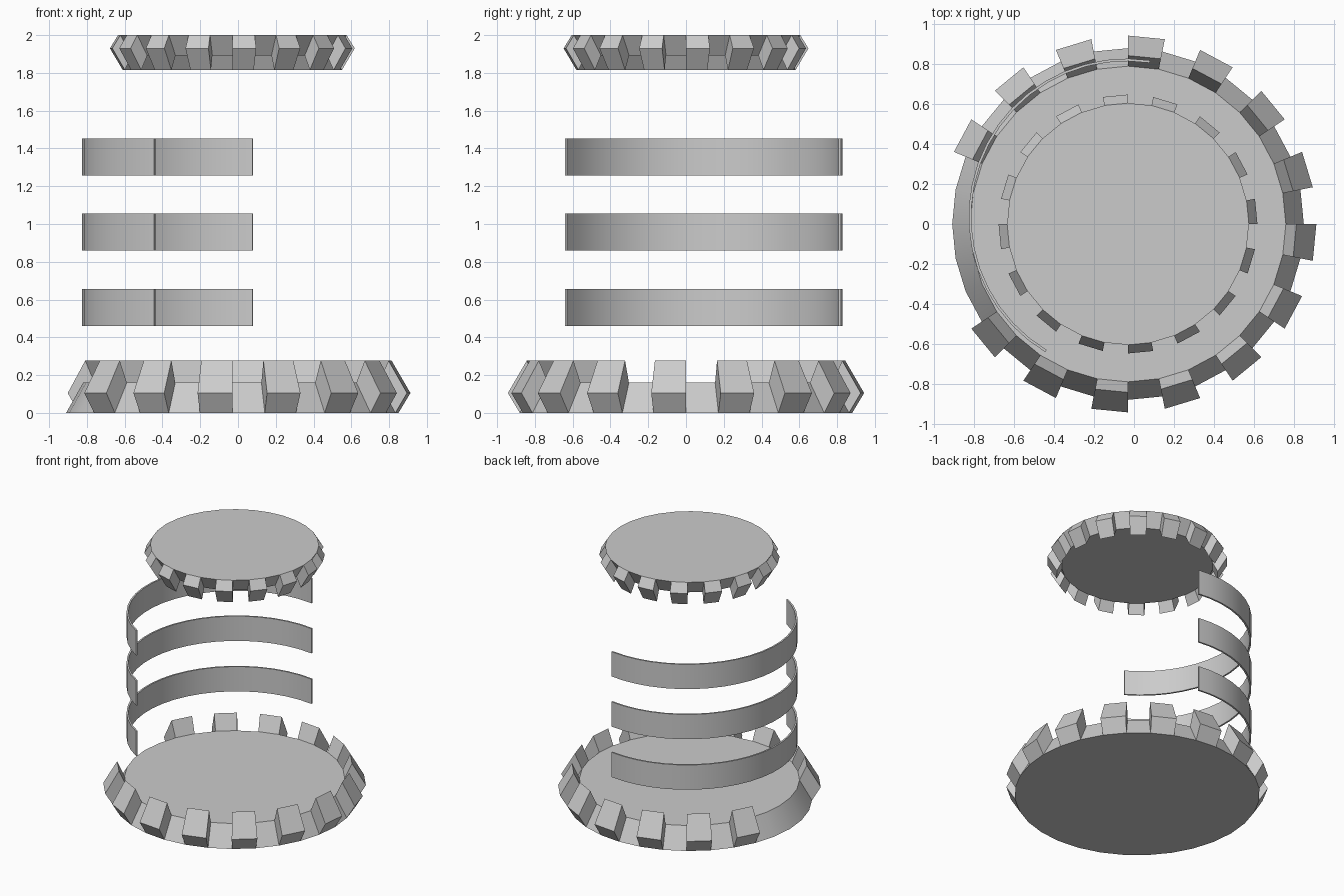
import bpy, bmesh, math

if "Cube" in bpy.data.objects:
    bpy.data.objects.remove(bpy.data.objects["Cube"])

CX = -0.03      # axis of the two toothed discs
SEGS = 32


def finish(name, bm):
    bmesh.ops.remove_doubles(bm, verts=bm.verts, dist=0.0005)
    bmesh.ops.recalc_face_normals(bm, faces=bm.faces)
    me = bpy.data.meshes.new(name)
    bm.to_mesh(me)
    bm.free()
    ob = bpy.data.objects.new(name, me)
    bpy.context.collection.objects.link(ob)
    bpy.ops.object.select_all(action='DESELECT')
    ob.select_set(True)
    bpy.context.view_layer.objects.active = ob
    bpy.ops.object.shade_smooth_by_angle(angle=math.radians(30))
    return ob


def polar(r, i, z):
    a = 2 * math.pi * i / SEGS
    return (CX + r * math.cos(a), r * math.sin(a), z)


def toothed_disc(name, rim, inner, tip, apex, teeth):
    """Tapered disc; each segment listed in teeth carries a pointed tooth."""
    bm = bmesh.new()

    def face(pts):
        bm.faces.new([bm.verts.new(p) for p in pts])

    for r, z in (rim, inner):                       # flat caps
        face([polar(r, i, z) for i in range(SEGS)])
    for i in range(SEGS):
        if i in teeth:                              # tooth: three faces and two ends
            prof = [rim, tip, apex, inner]
            for j in (i, i + 1):
                face([polar(r, j, z) for r, z in prof])
        else:                                       # plain sloped rim
            prof = [rim, inner]
        for (r0, z0), (r1, z1) in zip(prof, prof[1:]):
            face([polar(r0, i, z0), polar(r0, i + 1, z0),
                  polar(r1, i + 1, z1), polar(r1, i, z1)])
    return finish(name, bm)


def curved_band(name, z0, z1):
    """Thin open arc of constant height around the left side."""
    bm = bmesh.new()
    n, cx, cy = 20, -0.037, 0.037
    a0, a1 = math.radians(81.5), math.radians(239)
    rings = []
    for k in range(n + 1):
        a = a0 + (a1 - a0) * k / n
        rings.append([bm.verts.new((cx + r * math.cos(a), cy + r * math.sin(a), z))
                      for r, z in ((0.791, z0), (0.791, z1), (0.778, z1), (0.778, z0))])
    for p, q in zip(rings, rings[1:]):
        for j in range(4):
            bm.faces.new([p[j], p[(j + 1) % 4], q[(j + 1) % 4], q[j]])
    bm.faces.new(rings[0])
    bm.faces.new(rings[-1])
    return finish(name, bm)


# base: teeth point up, two left out on the left side
base_teeth = {i for i in range(1, SEGS, 2)} - {15, 17}
toothed_disc("base_disc", (0.88, 0.0), (0.79, 0.16), (0.943, 0.105), (0.843, 0.277), base_teeth)

# top: smaller, teeth point down all the way round
toothed_disc("top_disc", (0.605, 2.0), (0.542, 1.892), (0.648, 1.93), (0.58, 1.815),
             set(range(0, SEGS, 2)))

# three stacked bands between the discs
for n, z in enumerate((0.46, 0.86, 1.257)):
    curved_band(f"band_{n + 1}", z, z + 0.196)
